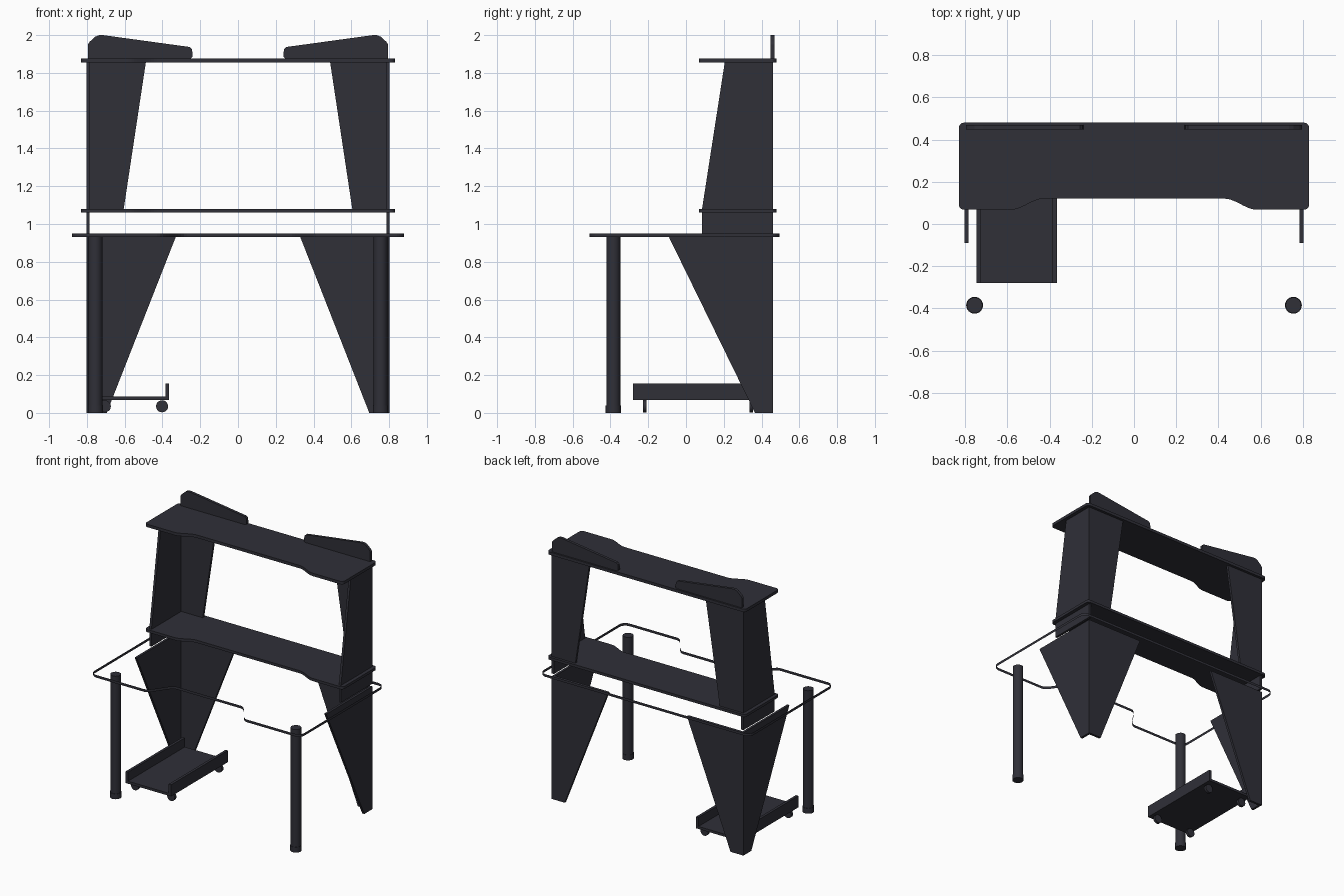
import bpy, bmesh, math

cube = bpy.data.objects.get("Cube")
if cube:
    bpy.data.objects.remove(cube)

charcoal = bpy.data.materials.new("charcoal")
charcoal.use_nodes = True
COLOUR = (0.029, 0.029, 0.039, 1)
charcoal.diffuse_color = COLOUR
charcoal.node_tree.nodes["Principled BSDF"].inputs["Base Color"].default_value = COLOUR


def finish(name, bm):
    bmesh.ops.recalc_face_normals(bm, faces=bm.faces)
    mesh = bpy.data.meshes.new(name)
    bm.to_mesh(mesh)
    bm.free()
    mesh.materials.append(charcoal)
    ob = bpy.data.objects.new(name, mesh)
    bpy.context.collection.objects.link(ob)
    return ob


def slab(name, pts, axis, lo, hi, capped=True):
    """Extrude a 2D outline along an axis between lo and hi."""
    place = {"x": lambda p, d: (d, p[0], p[1]),
             "y": lambda p, d: (p[0], d, p[1]),
             "z": lambda p, d: (p[0], p[1], d)}[axis]
    bm = bmesh.new()
    a = [bm.verts.new(place(p, lo)) for p in pts]
    b = [bm.verts.new(place(p, hi)) for p in pts]
    n = len(pts)
    for i in range(n):
        j = (i + 1) % n
        bm.faces.new((a[i], a[j], b[j], b[i]))
    if capped:
        bm.faces.new(a)
        bm.faces.new(b)
    return finish(name, bm)


def rect(u0, u1, v0, v1):
    return [(u0, v0), (u1, v0), (u1, v1), (u0, v1)]


def cylinder(name, centre, radius, axis, lo, hi, sides=24):
    ring = [(centre[0] + radius * math.cos(math.tau * i / sides),
             centre[1] + radius * math.sin(math.tau * i / sides)) for i in range(sides)]
    ob = slab(name, ring, axis, lo, hi)
    bpy.ops.object.select_all(action="DESELECT")
    ob.select_set(True)
    bpy.context.view_layer.objects.active = ob
    bpy.ops.object.shade_smooth_by_angle()
    return ob


def board_outline(half, front, back, inner, outer, depth, r):
    """Rounded board with a smooth recess in the front edge."""
    right = []
    for i in range(11):
        t = i / 10
        s = t * t * (3 - 2 * t)
        right.append((inner + (outer - inner) * t, front + depth * (1 - s)))
    for cy, start in ((front + r, -90), (back - r, 0)):
        for i in range(7):
            a = math.radians(start + 15 * i)
            right.append((half - r + r * math.cos(a), cy + r * math.sin(a)))
    return right + [(-x, y) for x, y in reversed(right)]


# Desk edge band, open above and below
slab("desk_edge_band", board_outline(0.88, -0.51, 0.495, 0.27, 0.43, 0.16, 0.05),
     "z", 0.93, 0.95, capped=False)

# Two shelves
shelf = board_outline(0.83, 0.068, 0.48, 0.43, 0.58, 0.052, 0.025)
slab("lower_shelf", shelf, "z", 1.06, 1.08)
slab("upper_shelf", shelf, "z", 1.855, 1.877)

# Mirrored panels, fins and legs
BACK = 0.46
side_base = [(-0.09, 0.93), (BACK, 0.93), (BACK, 0), (0.365, 0)]
side_top = [(0.085, 1.08), (BACK, 1.08), (BACK, 1.855), (0.205, 1.855)]
rear_base = [(0.33, 0.93), (0.785, 0.93), (0.785, 0), (0.695, 0)]
rear_top = [(0.605, 1.08), (0.785, 1.08), (0.785, 1.855), (0.488, 1.855)]
fin = [(0.24, 1.885), (0.25, 1.877), (0.795, 1.877), (0.795, 1.95), (0.785, 1.965),
       (0.755, 1.992), (0.735, 2.0), (0.715, 2.0), (0.255, 1.937), (0.243, 1.925)]

for label, s in (("left", 1), ("right", -1)):
    def flip(pts):
        return [(s * x, z) for x, z in pts]
    xa, xb = s * 0.785, s * 0.803
    slab(label + "_base_side_panel", side_base, "x", xa, xb)
    slab(label + "_riser_panel", rect(0.085, BACK, 0.95, 1.06), "x", xa, xb)
    slab(label + "_upper_side_panel", side_top, "x", xa, xb)
    slab(label + "_base_rear_panel", flip(rear_base), "y", 0.442, BACK)
    slab(label + "_upper_rear_panel", flip(rear_top), "y", 0.442, BACK)
    slab(label + "_top_fin", flip(fin), "y", 0.447, 0.468)
    cylinder(label + "_front_leg", (s * 0.755, -0.385), 0.037, "z", 0.04, 0.93)
    cylinder(label + "_leg_foot", (s * 0.755, -0.385), 0.04, "z", 0, 0.04)

# Low trolley under the desk
Y0, Y1 = -0.28, 0.40
slab("trolley_base", rect(-0.725, -0.385, 0.067, 0.086), "y", Y0, Y1)
for label, x in (("outer", -0.745), ("inner", -0.385)):
    slab("trolley_" + label + "_wall", rect(x, x + 0.02, 0.067, 0.155), "y", Y0, Y1)
for x in (-0.705, -0.402):
    for y in (-0.228, 0.335):
        cylinder("trolley_wheel", (x, 0.035), 0.032, "y", y, y + 0.02, 20)
